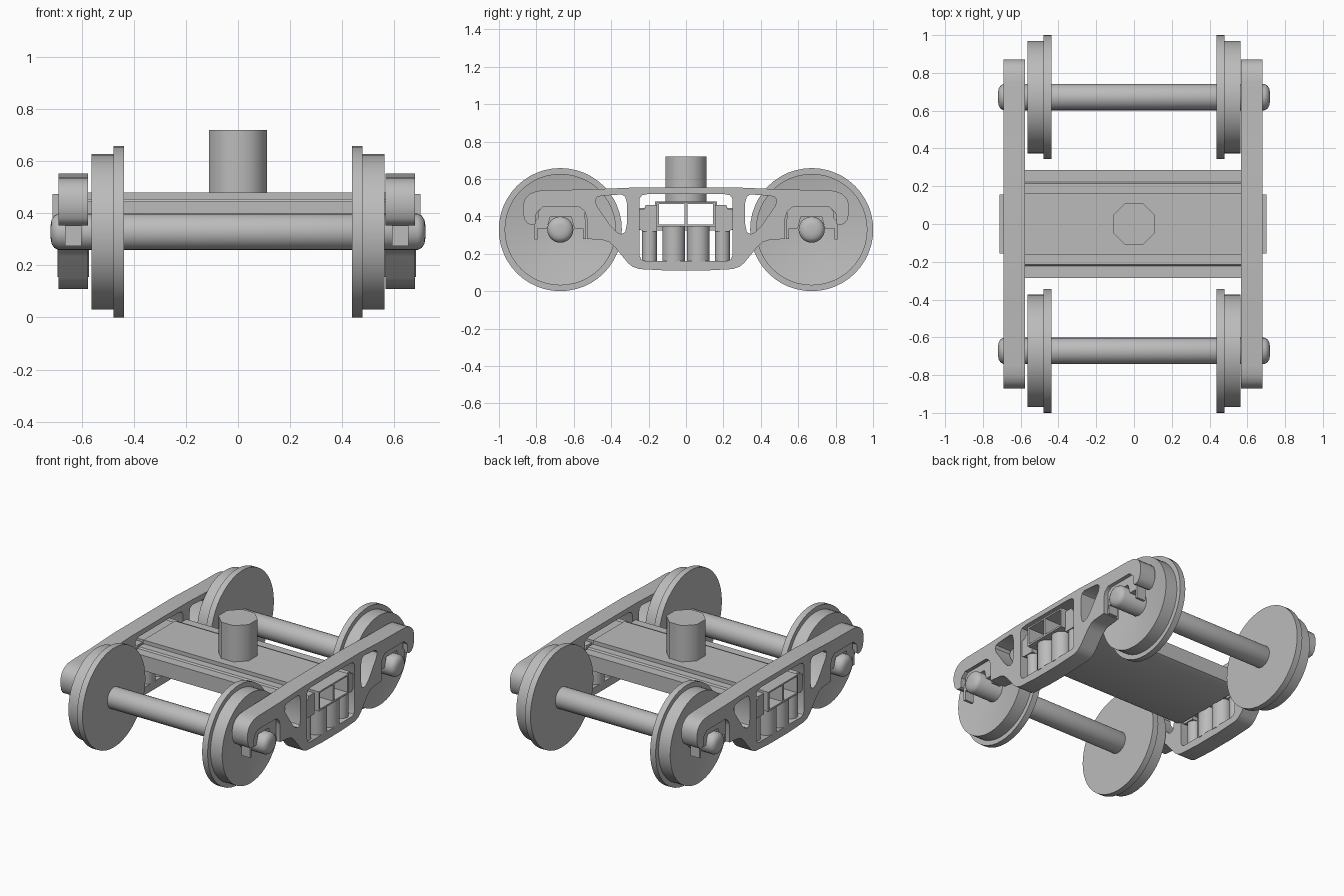
import bpy, bmesh, math
from mathutils import Matrix, Vector

if "Cube" in bpy.data.objects:
    bpy.data.objects.remove(bpy.data.objects["Cube"])

grey = bpy.data.materials.new("cast steel grey")
grey.diffuse_color = (0.5, 0.5, 0.5, 1)
grey.use_nodes = True
grey.node_tree.nodes["Principled BSDF"].inputs["Base Color"].default_value = grey.diffuse_color

# local x,y,z -> world y,z,x : side profiles are drawn as (y, z) and extruded along x
SIDE = Matrix(((0, 0, 1, 0), (1, 0, 0, 0), (0, 1, 0, 0), (0, 0, 0, 1)))


def add(name, bm, angle=40):
    bmesh.ops.remove_doubles(bm, verts=bm.verts, dist=1e-4)
    bmesh.ops.recalc_face_normals(bm, faces=bm.faces)
    me = bpy.data.meshes.new(name)
    bm.to_mesh(me)
    bm.free()
    me.materials.clear()
    me.materials.append(grey)
    ob = bpy.data.objects.new(name, me)
    bpy.context.collection.objects.link(ob)
    bpy.ops.object.select_all(action='DESELECT')
    ob.select_set(True)
    bpy.context.view_layer.objects.active = ob
    bpy.ops.object.shade_smooth_by_angle(angle=math.radians(angle))
    return ob


def extrude(name, loops, x0, x1):
    """Extrude a (y, z) outline with holes from x0 to x1."""
    cu = bpy.data.curves.new(name, 'CURVE')
    cu.dimensions = '2D'
    cu.fill_mode = 'BOTH'
    cu.extrude = abs(x1 - x0) / 2
    for pts in loops:
        sp = cu.splines.new('POLY')
        sp.points.add(len(pts) - 1)
        for p, (y, z) in zip(sp.points, pts):
            p.co = (y, z, 0, 1)
        sp.use_cyclic_u = True
    tmp = bpy.data.objects.new(name + "_curve", cu)
    bpy.context.collection.objects.link(tmp)
    dg = bpy.context.evaluated_depsgraph_get()
    me = bpy.data.meshes.new_from_object(tmp.evaluated_get(dg))
    me.transform(Matrix.Translation(((x0 + x1) / 2, 0, 0)) @ SIDE)
    bpy.data.objects.remove(tmp)
    bm = bmesh.new()
    bm.from_mesh(me)
    bpy.data.meshes.remove(me)
    return add(name, bm)


def lathe(name, prof, y, z, steps):
    """Spin an (x, radius) profile around an axis parallel to x."""
    bm = bmesh.new()
    vs = [bm.verts.new((x, y, z + r)) for x, r in prof]
    es = [bm.edges.new(e) for e in zip(vs, vs[1:])]
    bmesh.ops.spin(bm, geom=vs + es, cent=(0, y, z), axis=(1, 0, 0),
                   angle=2 * math.pi, steps=steps)
    return add(name, bm)


def post(name, x, y, z0, z1, r, sides, angle=40):
    bm = bmesh.new()
    m = Matrix.Translation((x, y, (z0 + z1) / 2)) @ Matrix.Rotation(math.pi / sides, 4, 'Z')
    bmesh.ops.create_cone(bm, cap_ends=True, segments=sides, radius1=r, radius2=r,
                          depth=z1 - z0, matrix=m)
    return add(name, bm, angle)


def mirror(pts):
    return pts + [(-y, z) for y, z in reversed(pts)]


def flip(pts):
    return [(-y, z) for y, z in pts]


# side frame outline: top beam, end lobe, axle jaw, sloping belly
frame = mirror([
    (0.30, 0.553), (0.42, 0.548), (0.55, 0.543), (0.75, 0.54), (0.80, 0.535), (0.835, 0.52),
    (0.86, 0.495), (0.872, 0.46), (0.872, 0.42), (0.862, 0.38), (0.845, 0.36), (0.82, 0.353),
    (0.805, 0.36), (0.80, 0.42), (0.765, 0.45), (0.57, 0.45), (0.54, 0.425), (0.53, 0.39),
    (0.53, 0.28), (0.44, 0.272), (0.41, 0.262), (0.38, 0.235), (0.31, 0.15), (0.285, 0.13),
    (0.25, 0.118), (0.10, 0.11)])
side_hole = [(0.325, 0.505), (0.345, 0.517), (0.45, 0.51), (0.475, 0.503), (0.485, 0.485),
             (0.477, 0.455), (0.40, 0.345), (0.37, 0.315), (0.345, 0.305), (0.325, 0.315),
             (0.316, 0.36), (0.316, 0.47)]
window = mirror([(0.20, 0.52), (0.235, 0.513), (0.248, 0.495), (0.248, 0.19),
                 (0.24, 0.17), (0.22, 0.162)])

# bearing adapter arch and friction wedge
adapter = [(0.81, 0.275), (0.81, 0.37), (0.79, 0.39), (0.79, 0.425), (0.765, 0.45),
           (0.57, 0.45), (0.54, 0.425), (0.535, 0.28), (0.55, 0.28), (0.55, 0.335),
           (0.597, 0.335), (0.615, 0.40), (0.725, 0.40), (0.743, 0.335), (0.793, 0.335),
           (0.793, 0.275)]
wedge = [(0.155, 0.46), (0.215, 0.46), (0.222, 0.44), (0.248, 0.435), (0.248, 0.33),
         (0.23, 0.32), (0.155, 0.32)]

# bolster sections, both with two channels running right through
channel = [(0.008, 0.357), (0.145, 0.357), (0.145, 0.465), (0.008, 0.465)]
body = mirror([(0.165, 0.48), (0.165, 0.455), (0.215, 0.455), (0.222, 0.445), (0.285, 0.445),
               (0.285, 0.345), (0.24, 0.325)])
tube = mirror([(0.157, 0.475), (0.157, 0.345)])
extrude("bolster_body", [body, channel, flip(channel)], -0.577, 0.567)
post("center_pin", 0, 0, 0.47, 0.72, 0.12, 8, 46)

for s, tag, f0, f1, tip in ((1, "right", 0.567, 0.68, 0.702), (-1, "left", 0.577, 0.69, 0.712)):
    extrude("side_frame_" + tag, [frame, side_hole, flip(side_hole), window], s * f0, s * f1)
    extrude("bolster_end_" + tag, [tube, channel, flip(channel)], s * f0, s * tip)
    mid = (f0 + f1) / 2
    for e, end in ((1, "back"), (-1, "front")):
        side = (lambda p: p) if e > 0 else flip
        name = "_" + end + "_" + tag
        extrude("bearing_adapter" + name, [side(adapter)], s * (mid - 0.032), s * (mid + 0.032))
        extrude("friction_wedge" + name, [side(wedge)], s * (mid - 0.045), s * (mid + 0.045))
        post("large_spring" + name, s * mid, e * 0.066, 0.155, 0.35, 0.061, 20)
        post("small_spring" + name, s * mid, e * 0.195, 0.155, 0.33, 0.04, 20)
        # wheel: flat inner face, flange, tread, dished outer face
        lathe("wheel" + name,
              [(s * x, r) for x, r in ((0.438, 0), (0.438, 0.329), (0.478, 0.329),
                                       (0.478, 0.298), (0.563, 0.298), (0.525, 0.07), (0.525, 0))],
              e * 0.672, 0.329, 48)

# axles with rounded end caps
for y, end in ((0.672, "back"), (-0.672, "front")):
    half = [(0.69, 0.07), (0.706, 0.062), (0.716, 0.046), (0.72, 0.025), (0.72, 0)]
    lathe("axle_" + end, [(-x, r) for x, r in reversed(half)] + half, y, 0.329, 24)
